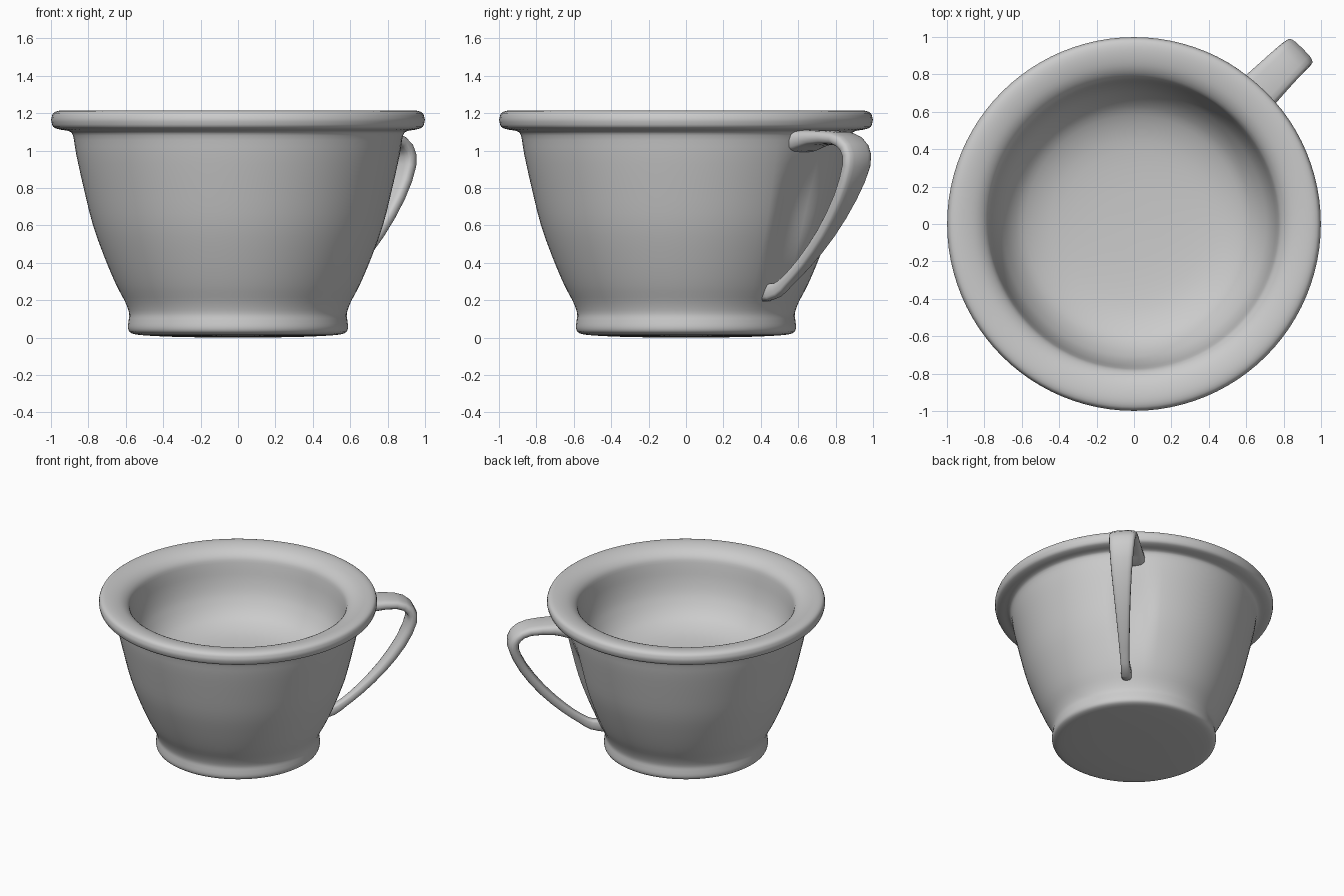
import bpy, bmesh
from math import sin, cos, pi, copysign, exp
from mathutils import Vector

if "Cube" in bpy.data.objects:
    bpy.data.objects.remove(bpy.data.objects["Cube"])


def smooth_path(pts, steps):
    """Catmull-Rom interpolation through a list of tuples."""
    p = [Vector(q) for q in pts]
    p = [p[0]] + p + [p[-1]]
    out = []
    for i in range(1, len(p) - 2):
        a, b, c, d = p[i - 1:i + 3]
        for s in range(steps):
            t = s / steps
            out.append(0.5 * (2 * b + (c - a) * t + (2 * a - 5 * b + 4 * c - d) * t * t
                              + (3 * b - a - 3 * c + d) * t ** 3))
    out.append(p[-1])
    return out


def skin(name, rings, cap):
    """Bridge successive closed rings of points into a smooth object."""
    bm = bmesh.new()
    loops = [[bm.verts.new(co) for co in ring] for ring in rings]
    for a, b in zip(loops, loops[1:]):
        n = len(a)
        for i in range(n):
            j = (i + 1) % n
            bm.faces.new((a[i], a[j], b[j], b[i]))
    if cap:
        bm.faces.new(loops[0])
        bm.faces.new(loops[-1])
    bmesh.ops.remove_doubles(bm, verts=bm.verts, dist=1e-5)
    bmesh.ops.recalc_face_normals(bm, faces=bm.faces)
    me = bpy.data.meshes.new(name)
    bm.to_mesh(me)
    bm.free()
    me.shade_smooth()
    ob = bpy.data.objects.new(name, me)
    bpy.context.collection.objects.link(ob)
    return ob


# Cup: lathed profile (radius, z) from underside, over the rim, into the bowl
outside = [
    (0, 0), (0.3, 0.003), (0.5, 0.012), (0.57, 0.024), (0.588, 0.05), (0.585, 0.09),
    (0.582, 0.13), (0.603, 0.19), (0.65, 0.28), (0.71, 0.42), (0.775, 0.6),
    (0.825, 0.8), (0.865, 0.98), (0.882, 1.08), (0.905, 1.104), (0.95, 1.112),
    (0.988, 1.127), (0.999, 1.165)]
inside = [
    (0.999, 1.165), (0.988, 1.2), (0.95, 1.214), (0.89, 1.21), (0.83, 1.19),
    (0.785, 1.15), (0.768, 1.09), (0.752, 1.0), (0.73, 0.92), (0.70, 0.855),
    (0.65, 0.785), (0.58, 0.73), (0.45, 0.685), (0.25, 0.665), (0, 0.66)]
SEG = 96


def lathe(profile, dent):
    rings = []
    for r, z in smooth_path(profile, 3):
        r, z = max(r, 0), max(z, 0)
        ring = []
        for i in range(SEG):
            a = 2 * pi * i / SEG
            # shallow hollow in the wall behind the handle
            h = dent * exp(-((a - 0.85) / 0.15) ** 4) * exp(-((z - 0.65) / 0.28) ** 2)
            rr = r * (1 - h)
            ring.append((rr * cos(a), rr * sin(a), z))
        rings.append(ring)
    return rings


skin("cup_body", lathe(outside, 0.06) + lathe(inside, 0)[1:], False)

# Handle: tapered strap along (radius, z, half width, half thickness, side shift)
path = [
    (0.80, 1.05, 0.13, 0.065, 0.03), (0.88, 1.055, 0.12, 0.058, 0.03),
    (0.98, 1.068, 0.11, 0.042, 0.03), (1.15, 1.065, 0.1, 0.035, 0.03),
    (1.245, 1.015, 0.096, 0.036, 0.027), (1.265, 0.92, 0.09, 0.036, 0.023),
    (1.19, 0.75, 0.074, 0.034, 0.015), (1.05, 0.56, 0.056, 0.032, 0.01),
    (0.89, 0.40, 0.042, 0.03, 0.005), (0.77, 0.305, 0.034, 0.03, 0),
    (0.69, 0.255, 0.034, 0.038, 0), (0.59, 0.24, 0.04, 0.05, 0)]
pts = smooth_path(path, 2)
out_dir = Vector((1, 1, 0)).normalized()
side = Vector((-1, 1, 0)).normalized()
up = Vector((0, 0, 1))
rings = []
for k, (r, z, w, t, shift) in enumerate(pts):
    d = pts[min(k + 1, len(pts) - 1)] - pts[max(k - 1, 0)]
    tan = (out_dir * d[0] + up * d[1]).normalized()
    nrm = tan.cross(side)
    ring = []
    for i in range(16):
        c, s = cos(2 * pi * i / 16), sin(2 * pi * i / 16)
        ring.append(out_dir * r + up * z
                    + side * (shift + w * copysign(abs(c) ** 0.6, c))
                    + nrm * t * copysign(abs(s) ** 0.6, s))
    rings.append(ring)
skin("handle", rings, True)
